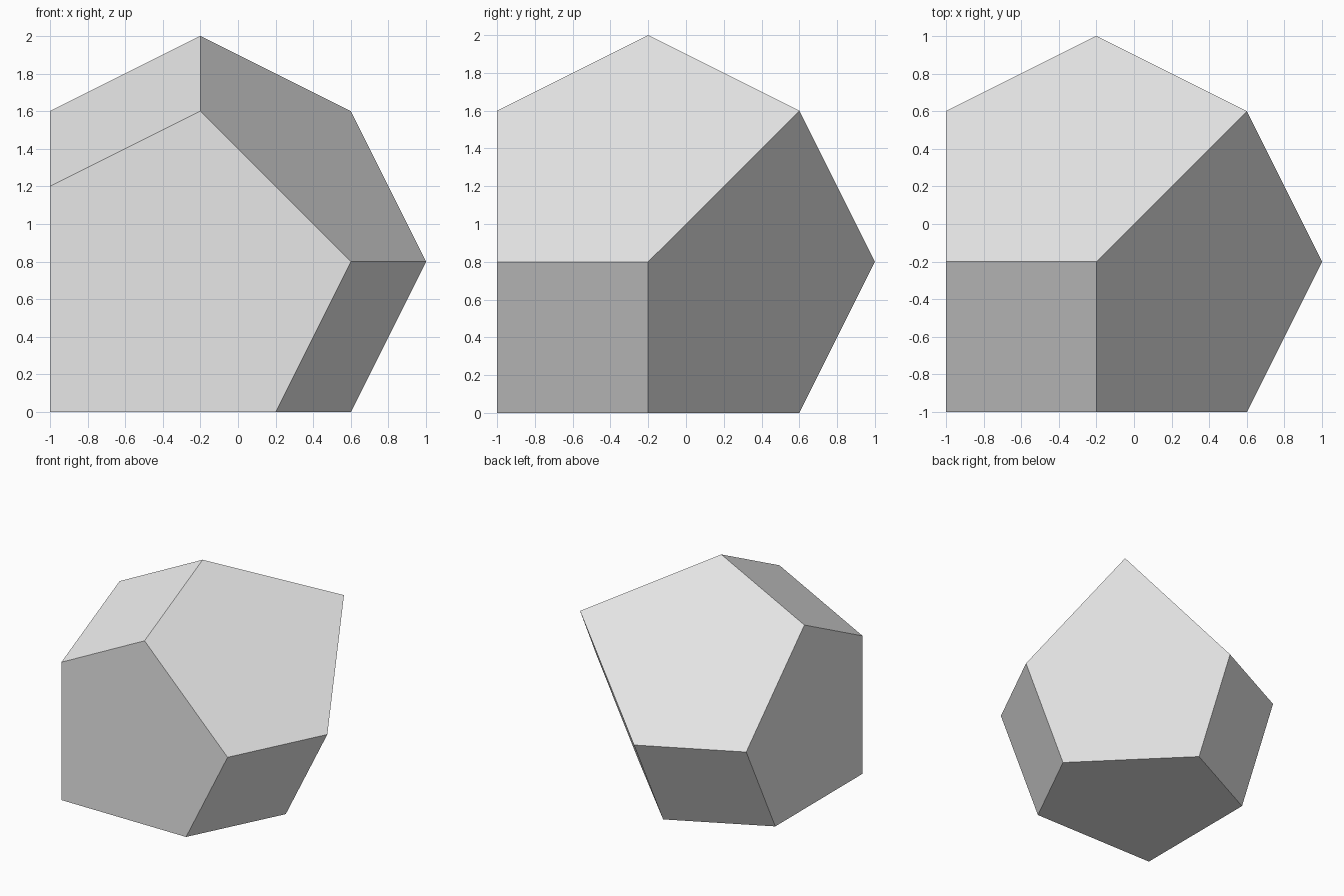
import bpy
import bmesh
import math
from itertools import permutations
from mathutils import Vector

cube = bpy.data.objects.get("Cube")
if cube:
    bpy.data.objects.remove(cube, do_unlink=True)

# Single grey material
grey = bpy.data.materials.new("light_grey")
grey.use_nodes = True
colour = (0.8, 0.8, 0.8, 1)
grey.diffuse_color = colour
grey.node_tree.nodes["Principled BSDF"].inputs["Base Color"].default_value = colour

# Nine-sided solid: corners are axis permutations of five base points on a 5-unit lattice
base_points = [(0, 0, 0), (0, 0, 3), (0, 2, 4), (2, 2, 5), (4, 4, 4)]
corners = sorted({p for base in base_points for p in permutations(base)})
step = 0.4

bm = bmesh.new()
for x, y, z in corners:
    bm.verts.new(Vector((x * step - 1, y * step - 1, z * step)))
bmesh.ops.convex_hull(bm, input=bm.verts[:])

# Merge the hull triangles into three quads and six pentagons
bmesh.ops.dissolve_limit(bm, angle_limit=math.radians(2),
                         verts=bm.verts[:], edges=bm.edges[:])
bmesh.ops.recalc_face_normals(bm, faces=bm.faces[:])

mesh = bpy.data.meshes.new("faceted_solid")
bm.to_mesh(mesh)
bm.free()
mesh.materials.append(grey)
solid = bpy.data.objects.new("faceted_solid", mesh)
bpy.context.collection.objects.link(solid)
